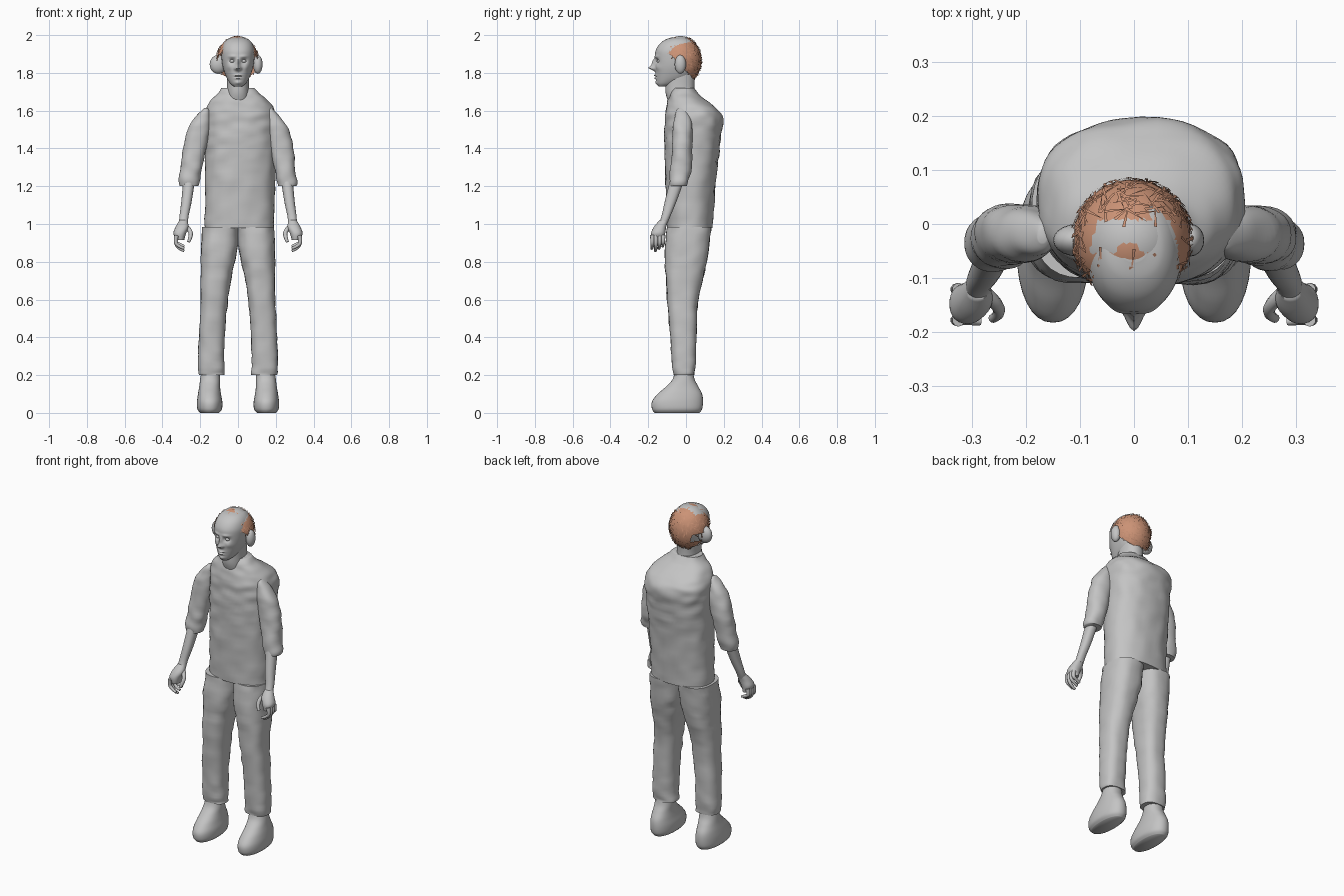
import bpy, bmesh, math, random
from mathutils import Vector, noise

default = bpy.data.objects.get("Cube")
if default:
    bpy.data.objects.remove(default, do_unlink=True)


def material(name, colour):
    mat = bpy.data.materials.new(name)
    mat.use_nodes = True
    mat.diffuse_color = colour
    mat.node_tree.nodes["Principled BSDF"].inputs["Base Color"].default_value = colour
    return mat


GREY = material("plain grey", (.55, .55, .55, 1))
HAIR = material("auburn hair", (.6, .29, .18, 1))
random.seed(4)


def finish(name, bm, mats=(GREY,), smooth=True):
    """Turn a bmesh into a named object."""
    bmesh.ops.recalc_face_normals(bm, faces=bm.faces)
    mesh = bpy.data.meshes.new(name)
    bm.to_mesh(mesh)
    bm.free()
    for mat in mats:
        mesh.materials.append(mat)
    obj = bpy.data.objects.new(name, mesh)
    bpy.context.collection.objects.link(obj)
    if smooth:
        bpy.ops.object.select_all(action="DESELECT")
        obj.select_set(True)
        bpy.context.view_layer.objects.active = obj
        bpy.ops.object.shade_smooth_by_angle(angle=math.radians(50))
    return obj


def spline(rows, t):
    """Smooth interpolation through the rows of section values."""
    i = min(int(t), len(rows) - 2)
    f = t - i
    a, b, c, d = (rows[max(0, min(len(rows) - 1, i + k))] for k in (-1, 0, 1, 2))
    return [q + f / 2 * (r - p + f * (2*p - 5*q + 4*r - s + f * (3*(q - r) + s - p)))
            for p, q, r, s in zip(a, b, c, d)]


def loft(name, rows, side=1, power=2.2, segs=32, steps=5, wrinkle=0, shape=None):
    """Stack rounded sections given as (z, x min, x max, y front, y back)."""
    bm = bmesh.new()
    rings = []
    count = (len(rows) - 1) * steps
    for n in range(count + 1):
        z, x0, x1, y0, y1 = spline(rows, n / steps)
        ring = []
        for k in range(segs):
            a = math.tau * k / segs
            u, v = (math.copysign(abs(w) ** (2 / power), w) for w in (math.cos(a), math.sin(a)))
            p = Vector((side * ((x0 + x1) + (x1 - x0) * u) / 2, ((y0 + y1) + (y1 - y0) * v) / 2, z))
            if wrinkle and 0 < n < count:
                bump = noise.noise(Vector((p.x * 14, p.y * 14, p.z * 22)))
                p += Vector((u * side, v, 0)) * bump * wrinkle
            if shape:
                p = shape(p)
            ring.append(bm.verts.new(p))
        rings.append(ring)
    for low, high in zip(rings, rings[1:]):
        for k in range(segs):
            j = (k + 1) % segs
            bm.faces.new((low[k], low[j], high[j], high[k]))
    bm.faces.new(rings[0])
    bm.faces.new(rings[-1])
    return finish(name, bm)


def ellipsoid(name, centre, radii):
    bm = bmesh.new()
    bmesh.ops.create_uvsphere(bm, u_segments=20, v_segments=12, radius=1)
    for v in bm.verts:
        v.co = Vector(centre) + Vector(a * b for a, b in zip(v.co, radii))
    return finish(name, bm)


def tube(name, points, radius, side):
    """Tapered rounded finger along a path."""
    curve = bpy.data.curves.new(name, "CURVE")
    curve.dimensions = "3D"
    curve.bevel_depth = radius
    curve.bevel_resolution = 3
    curve.use_fill_caps = True
    path = curve.splines.new("NURBS")
    path.points.add(len(points) - 1)
    path.use_endpoint_u = True
    path.order_u = 3
    for n, (point, (x, y, z)) in enumerate(zip(path.points, points)):
        point.co = (side * x, y, z, 1)
        point.radius = 1 - .4 * n / (len(points) - 1)
    curve.materials.append(GREY)
    bpy.context.collection.objects.link(bpy.data.objects.new(name, curve))


# Shirt body with a rounded upper back
loft("shirt", [
    (.98, -.175, .19, -.1, .14), (1.25, -.175, .195, -.11, .16),
    (1.45, -.175, .2, -.115, .185), (1.56, -.18, .205, -.11, .194),
    (1.61, -.17, .19, -.105, .165), (1.66, -.14, .15, -.095, .1),
    (1.69, -.11, .115, -.085, .065), (1.72, -.09, .085, -.07, .045)],
    power=2.4, segs=56, steps=8, wrinkle=.007)

# Limbs, mirrored left and right
for side, label in ((1, "left"), (-1, "right")):
    loft(label + "_trouser_leg", [
        (.2, .07, .207, -.065, .045), (.26, .072, .212, -.075, .05),
        (.4, .07, .207, -.082, .055), (.6, .053, .198, -.1, .065),
        (.75, .028, .197, -.108, .1), (.86, .004, .197, -.11, .12),
        (.985, -.005, .19, -.1, .135)], side, 2.5, wrinkle=.006)
    loft(label + "_shoe", [
        (0, .1, .2, -.165, .07), (.02, .085, .215, -.18, .085),
        (.06, .083, .217, -.18, .09), (.1, .09, .212, -.15, .085),
        (.14, .095, .205, -.105, .065), (.18, .095, .2, -.07, .045),
        (.24, .1, .19, -.055, .035)], side)
    loft(label + "_sleeve", [
        (1.2, .212, .308, -.085, .005), (1.23, .205, .312, -.088, .015),
        (1.3, .19, .302, -.082, .028), (1.4, .168, .292, -.075, .034),
        (1.5, .145, .268, -.07, .035), (1.56, .142, .228, -.063, .025),
        (1.6, .15, .193, -.053, .008), (1.615, .162, .178, -.035, -.01)],
        side, wrinkle=.006)
    loft(label + "_forearm", [
        (1, .265, .312, -.145, -.1), (1.04, .262, .31, -.13, -.083),
        (1.12, .245, .3, -.112, -.05), (1.23, .228, .29, -.085, -.01)], side)
    loft(label + "_palm", [
        (.915, .285, .325, -.18, -.115), (.95, .275, .342, -.185, -.11),
        (.985, .262, .33, -.17, -.105), (1.02, .268, .31, -.14, -.095)], side)
    for n, name in enumerate(("index", "middle", "ring", "little")):
        y = -.178 + .019 * n
        tip = .858 + .012 * abs(n - 1)
        tube(f"{label}_{name}_finger", [(.325, y, .94), (.334, y, .905), (.315, y, tip + .012),
                                       (.285, y - .003, tip)], .012, side)
    tube(label + "_thumb", [(.275, -.13, .985), (.25, -.15, .965), (.25, -.17, .93),
                            (.262, -.175, .905)], .014, side)
    ellipsoid(label + "_ear", (side * .105, -.03, 1.845), (.045 if side < 0 else .025, .03, .05))
    ellipsoid(label + "_eye", (side * .031, -.143, 1.862), (.013, .012, .009))

# Neck and head; the face is modelled by soft bumps (x, z, forward, width, height)
loft("neck", [
    (1.6, -.06, .06, -.075, .04), (1.68, -.06, .06, -.105, .045),
    (1.74, -.058, .058, -.11, .045), (1.81, -.06, .06, -.11, .05)])
FEATURES = [
    (0, 1.826, .033, .012, .013), (0, 1.853, .017, .009, .02),
    (.031, 1.863, -.016, .016, .012), (.03, 1.887, .006, .02, .007),
    (.013, 1.823, .011, .008, .007), (0, 1.786, .011, .018, .005),
    (0, 1.772, .01, .015, .005), (0, 1.779, -.006, .02, .003),
    (0, 1.748, .008, .016, .01), (.045, 1.83, .006, .015, .016)]


def face_shape(p):
    if p.y < -.08:
        for x, z, push, width, height in FEATURES:
            p.y -= push * math.exp(-((abs(p.x) - x) / width) ** 2 - ((p.z - z) / height) ** 2)
    return p


loft("head", [
    (1.728, -.022, .022, -.145, -.09), (1.745, -.042, .042, -.154, -.04),
    (1.78, -.063, .063, -.16, .03), (1.83, -.08, .08, -.163, .058),
    (1.88, -.087, .087, -.164, .066), (1.92, -.087, .087, -.16, .064),
    (1.955, -.076, .076, -.138, .048), (1.978, -.055, .055, -.105, .022),
    (1.988, -.025, .025, -.07, -.01)],
    segs=96, steps=9, shape=face_shape)

# Hair cap with a low nape, a high forehead line and a bare patch on the crown
CENTRE = Vector((-.003, -.03, 1.865))
RADII = Vector((.11, .112, .13))


def has_hair(p):
    gap = p.x < 0 and p.y < .055 and 1.82 < p.z < 1.865
    return p.z > 1.81 - 1.06 * p.y and p.z > 1.77 and not gap


bm = bmesh.new()
bmesh.ops.create_icosphere(bm, subdivisions=5, radius=1)
for v in bm.verts:
    v.co = CENTRE + v.co * RADII
bare = [f for f in bm.faces if not has_hair(f.calc_center_median())]
bmesh.ops.delete(bm, geom=bare, context="FACES")
for f in bm.faces:
    c = f.calc_center_median()
    crown = c.z > 1.93 and -.055 < c.y < .008 and abs(c.x) < .085 - .3 * abs(c.y + .055)
    tuft = math.hypot(c.x + .01, c.y + .06) < .025
    f.material_index = int(crown and not tuft)
finish("hair_cap", bm, (HAIR, GREY))

# Loose crossing strands over the cap
bm = bmesh.new()
while len(bm.faces) < 260:
    n = Vector(random.gauss(0, 1) for _ in range(3)).normalized()
    p = CENTRE + n * RADII
    if not has_hair(p):
        continue
    if p.z > 1.93 and -.065 < p.y < .015 and abs(p.x) < .09:
        continue
    along = n.cross(Vector(random.gauss(0, 1) for _ in range(3))).normalized()
    across = n.cross(along) * .003
    base = p - along * .025
    bm.faces.new([bm.verts.new(q + n * .003) for q in (base - across, base + across, p + along * .025)])
finish("hair_strands", bm, (HAIR,), smooth=False)
